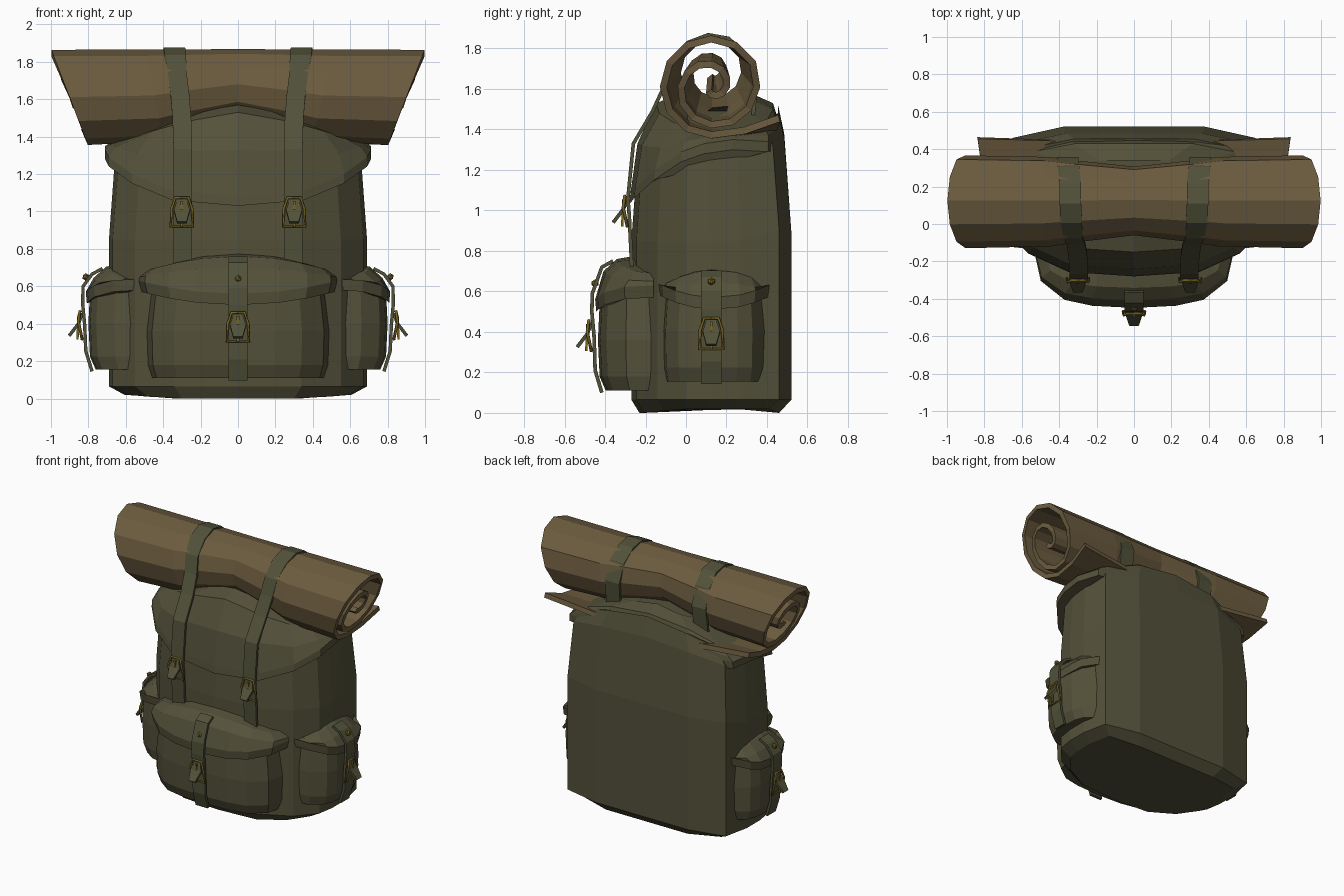
import bpy, bmesh, math
from mathutils import Vector

if "Cube" in bpy.data.objects:
    bpy.data.objects.remove(bpy.data.objects["Cube"])


def material(name, rgb):
    m = bpy.data.materials.new(name)
    m.diffuse_color = (*rgb, 1)
    m.use_nodes = True
    m.node_tree.nodes["Principled BSDF"].inputs["Base Color"].default_value = m.diffuse_color
    return m


CANVAS = material("olive_canvas", (0.088, 0.082, 0.042))
STRAP = material("olive_strap", (0.082, 0.082, 0.042))
MAT = material("tan_mat", (0.15, 0.107, 0.05))
BRASS = material("brass", (0.19, 0.125, 0.015))


def mesh_object(name, verts, faces, mat, thick=0):
    bm = bmesh.new()
    vs = [bm.verts.new(v) for v in verts]
    for f in faces:
        bm.faces.new([vs[i] for i in f])
    bmesh.ops.recalc_face_normals(bm, faces=bm.faces)
    me = bpy.data.meshes.new(name)
    bm.to_mesh(me)
    bm.free()
    me.materials.append(mat)
    ob = bpy.data.objects.new(name, me)
    bpy.context.collection.objects.link(ob)
    if thick:
        s = ob.modifiers.new("thickness", "SOLIDIFY")
        s.thickness, s.offset = thick, 0
    return ob


def grid_faces(rows, cols, closed):
    return [(r * cols + c, r * cols + (c + 1) % cols,
             (r + 1) * cols + (c + 1) % cols, (r + 1) * cols + c)
            for r in range(rows - 1) for c in range(cols if closed else cols - 1)]


def loft(name, rings, mat):
    n = len(rings[0])
    faces = grid_faces(len(rings), n, True)
    faces += [tuple(range(n)), tuple(range((len(rings) - 1) * n, len(rings) * n))]
    return mesh_object(name, [p for r in rings for p in r], faces, mat)


def ribbon(name, pts, across, widths, mat, thick=0.018):
    a = Vector(across)
    verts = []
    for p, w in zip(pts, widths):
        verts += [Vector(p) - a * w / 2, Vector(p) + a * w / 2]
    return mesh_object(name, verts, grid_faces(len(pts), 2, False), mat, thick)


# Body: half plan section from front centre round to back centre
PLAN = [(0, -.27), (.34, -.245), (.55, -.14), (.67, 0), (.69, .12),
        (.69, .27), (.65, .46), (.38, .52), (0, .52)]


def full_ring(half):
    return half + [(-x, y, z) for x, y, z in half[-2:0:-1]]


def plan_ring(sx, front, back, heights):
    half = []
    for (x, y), z in zip(PLAN, heights):
        t = (y + .27) / .79
        half.append((x * sx, front + (back - front) * t, z))
    return full_ring(half)


loft("pack_body", [
    plan_ring(.88, -.23, .46, [0, 0, .01, .02, .02, .02, .02, 0, 0]),
    plan_ring(1, -.27, .52, [.065] * 9),
    plan_ring(1, -.27, .52, [.85] * 6 + [.9] * 3),
    plan_ring(.955, -.24, .485, [1.25] * 4 + [1.27] * 2 + [1.31, 1.36, 1.38]),
    plan_ring(.84, -.15, .455, [1.3] * 4 + [1.34, 1.37, 1.41, 1.48, 1.52]),
], CANVAS)

# Top lid with a turned rim that dips at the front
rim = [1.03, 1.06, 1.15, 1.24, 1.28, 1.30, 1.29, 1.3, 1.3]
loft("top_lid", [
    plan_ring(1.03, -.28, .465, rim),
    plan_ring(1.03, -.275, .465, [z + .05 for z in rim]),
    plan_ring(.98, -.24, .46, [1.33, 1.32, 1.31, 1.345, 1.36, 1.37, 1.37, 1.41, 1.43]),
    plan_ring(.83, -.15, .43, [1.53, 1.48, 1.43, 1.40, 1.40, 1.41, 1.42, 1.50, 1.53]),
    plan_ring(.5, -.04, .34, [1.57, 1.54, 1.51, 1.49, 1.49, 1.49, 1.51, 1.54, 1.57]),
], CANVAS)

# Rolled sleeping mat: spiral sheet with slanted ends, pinched in the middle
spiral = [(.46, 1.455), (.29, 1.395)]
for i in range(26):
    a = math.radians(-90 - 30 * i)
    r = .237 - .0125 * max(0, i - 8)
    spiral.append((.125 + r * math.cos(a), 1.61 + r * math.sin(a)))
columns = [(-1, 1, 0), (-.5, .96, .06), (-.34, .87, .12), (0, .72, .2),
           (.34, .87, .12), (.5, .96, .06), (1, 1, 0)]
verts = []
for k, (y, z) in enumerate(spiral):
    end = .79 + .41 * (z - 1.34)
    for t, s, drop in columns:
        zz = 1.86 + (z - 1.86) * s - (drop if k == 0 else drop * .5 if k == 1 else 0)
        verts.append((t * end, .135 + (y - .135) * s, zz))
mesh_object("rolled_mat", verts, grid_faces(len(spiral), 7, False), MAT, .035)


# Buckle: wire frame plus a lifted strap tongue, in local (u, d, v) space
def buckle(name, place, across, d, v):
    cu = bpy.data.curves.new(name + "_frame", "CURVE")
    cu.dimensions = "3D"
    cu.bevel_depth, cu.bevel_resolution = .008, 0
    shape = [(-.06, 0, -.075), (.06, 0, -.075), (.055, .02, .02),
             (.035, .012, .078), (-.035, .012, .078), (-.055, .02, .02)]
    sp = cu.splines.new("POLY")
    sp.points.add(len(shape) - 1)
    for p, (a, b, c) in zip(sp.points, shape):
        p.co = (*place(a, d + b, v + c), 1)
    sp.use_cyclic_u = True
    cu.materials.append(BRASS)
    bpy.context.collection.objects.link(bpy.data.objects.new(name + "_frame", cu))
    ribbon(name + "_tongue",
           [place(0, d, v + .065), place(0, d + .02, v + .01), place(0, d + .07, v - .055)],
           across, [.05, .085, .05], STRAP)
    ribbon(name + "_pin", [place(0, d + .02, v + .06), place(0, d + .025, v - .075)],
           across, [.014, .014], BRASS, .012)


# Two long straps over the mat and down the lid
for side, s in (("left", -1), ("right", 1)):
    path = [(.36, .33, 1.46), (.355, .35, 1.64), (.35, .30, 1.77), (.34, .21, 1.85),
            (.34, .11, 1.868), (.335, .01, 1.83), (.325, -.07, 1.74), (.31, -.105, 1.62),
            (.3, -.165, 1.49), (.295, -.26, 1.33), (.295, -.287, 1.06),
            (.295, -.28, .97), (.295, -.268, .72)]
    ribbon(side + "_mat_strap", [(s * x, y, z) for x, y, z in path], (1, 0, 0),
           [.115] * 6 + [.1] * 7, STRAP)
    buckle(side + "_mat_buckle",
           lambda u, d, v, s=s: (s * .3 + u, -d, v), (1, 0, 0), .29, .995)


# Pockets: half section as (width share, depth share)
HALF = [(1, 0), (.94, .5), (.7, .85), (.42, .96)]
SECTION = HALF + [(0, 1)] + [(-u, d) for u, d in HALF[::-1]]


def pocket(name, place, across, hw, depth, z0, rim_z, top):
    def ring(sw, sd, z, arch=0.0):
        return [place(u * hw * sw, d * depth * sd, z + arch * u * u) for u, d in SECTION]

    loft(name + "_bag", [ring(.9, .86, z0), ring(.94, .97, z0 + .07),
                         ring(.95, 1, z0 + .25), ring(.9, .96, rim_z + .1)], CANVAS)
    loft(name + "_flap", [ring(1.0, 1.03, rim_z, .07), ring(1.03, 1.05, rim_z + .06, .07),
                          ring(1.02, .9, top - .08, -.05), ring(.92, .66, top - .02, -.07),
                          ring(.85, .25, top, -.09)], CANVAS)
    path = [(.73, top - .03), (.93, top - .06), (1.1, rim_z + .09), (1.11, rim_z),
            (1.07, rim_z - .12), (1.05, z0 + .1), (.93, z0 - .01)]
    ribbon(name + "_strap", [place(0, d * depth, z) for d, z in path], across, [.1] * 7, STRAP)
    buckle(name + "_buckle", place, across, depth * 1.1 + .005, rim_z - .12)
    bpy.ops.mesh.primitive_ico_sphere_add(
        subdivisions=1, radius=.02, location=place(0, depth * 1.05, rim_z + .14))
    stud = bpy.context.object
    stud.name = name + "_stud"
    stud.data.materials.append(BRASS)


pocket("front_pocket", lambda u, d, v: (u, -.16 - d, v), (1, 0, 0), .515, .275, .11, .5, .78)
for side, s in (("left", -1), ("right", 1)):
    pocket(side + "_pocket", lambda u, d, v, s=s: (s * (.52 + d), .145 + u, v)
           if abs(u) > .1 else (s * (.52 + d), .125 + u, v),
           (0, 1, 0), .275, .28, .155, .51, .725)
